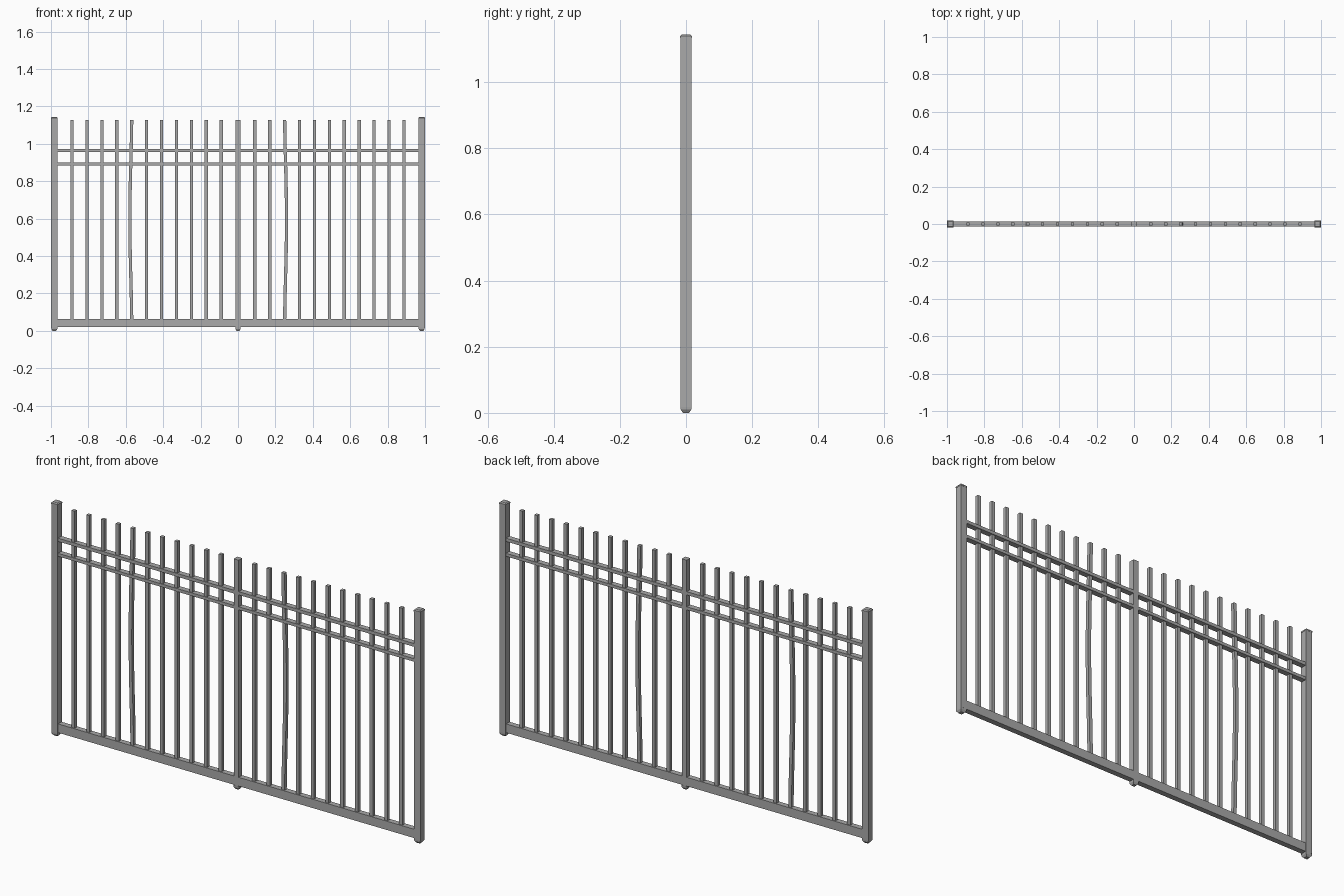
import bpy, bmesh, math

if "Cube" in bpy.data.objects:
    bpy.data.objects.remove(bpy.data.objects["Cube"])

metal = bpy.data.materials.new("grey metal")
metal.use_nodes = True
GREY = (0.4, 0.4, 0.4, 1)
metal.diffuse_color = GREY
metal.node_tree.nodes["Principled BSDF"].inputs["Base Color"].default_value = GREY


def finish(name, bm):
    bmesh.ops.recalc_face_normals(bm, faces=bm.faces)
    mesh = bpy.data.meshes.new(name)
    bm.to_mesh(mesh)
    bm.free()
    mesh.materials.append(metal)
    ob = bpy.data.objects.new(name, mesh)
    bpy.context.collection.objects.link(ob)
    return ob


def square_loft(name, sections):
    """Join square sections (x, z, half width, half depth) into a closed upright bar."""
    bm = bmesh.new()
    previous = None
    for x, z, w, d in sections:
        ring = [bm.verts.new((x + sx * w, sy * d, z))
                for sx, sy in ((-1, -1), (1, -1), (1, 1), (-1, 1))]
        if previous:
            for i in range(4):
                j = (i + 1) % 4
                bm.faces.new((previous[i], previous[j], ring[j], ring[i]))
        else:
            bm.faces.new(ring[::-1])
        previous = ring
    bm.faces.new(previous)
    return finish(name, bm)


def post(name, x, half, z0, z1):
    square_loft(name, [(x, z0, half, half), (x, z1, half, half)])


def foot(name, x, half):
    profile = [(0, 0.55), (0.004, 0.7), (0.010, 0.95), (0.02, 1)]
    square_loft(name, [(x, z, half * s, half * s) for z, s in profile])


def rail(name, z0, z1, half_depth):
    square_loft(name, [(0, z0, 0.967, half_depth), (0, z1, 0.967, half_depth)])


# End posts with low bevelled caps and rounded feet
for side, x in (("right", -0.982), ("left", 0.982)):
    post(side + "_post", x, 0.017, 0.018, 1.133)
    cap = [(1.133, 0.018), (1.139, 0.018), (1.144, 0.013)]
    square_loft(side + "_cap", [(x, z, h, h) for z, h in cap])
    foot(side + "_foot", x, 0.017)

# Slimmer middle post
post("middle_post", 0, 0.0135, 0.02, 1.127)
foot("middle_foot", 0, 0.0145)

# Horizontal rails
rail("bottom_rail", 0.021, 0.064, 0.0135)
rail("lower_top_rail", 0.884, 0.899, 0.0135)
rail("upper_top_rail", 0.957, 0.973, 0.0135)

# Pickets on both sides of the middle post, two of them bowed sideways
BASE, TOP, HALF = 0.06, 1.126, 0.0085
BOWED = {("right", 6): -0.010, ("left", 2): 0.010}
for side, sign in (("right", -1), ("left", 1)):
    for i in range(11):
        x = sign * (0.09 + i * 0.0797)
        bow = BOWED.get((side, i), 0)
        steps = 12 if bow else 1
        sections = []
        for s in range(steps + 1):
            t = s / steps
            sections.append((x + bow * math.sin(math.pi * t) ** 1.5,
                             BASE + (TOP - BASE) * t, HALF, HALF))
        square_loft(f"{side}_picket_{i + 1}", sections)
